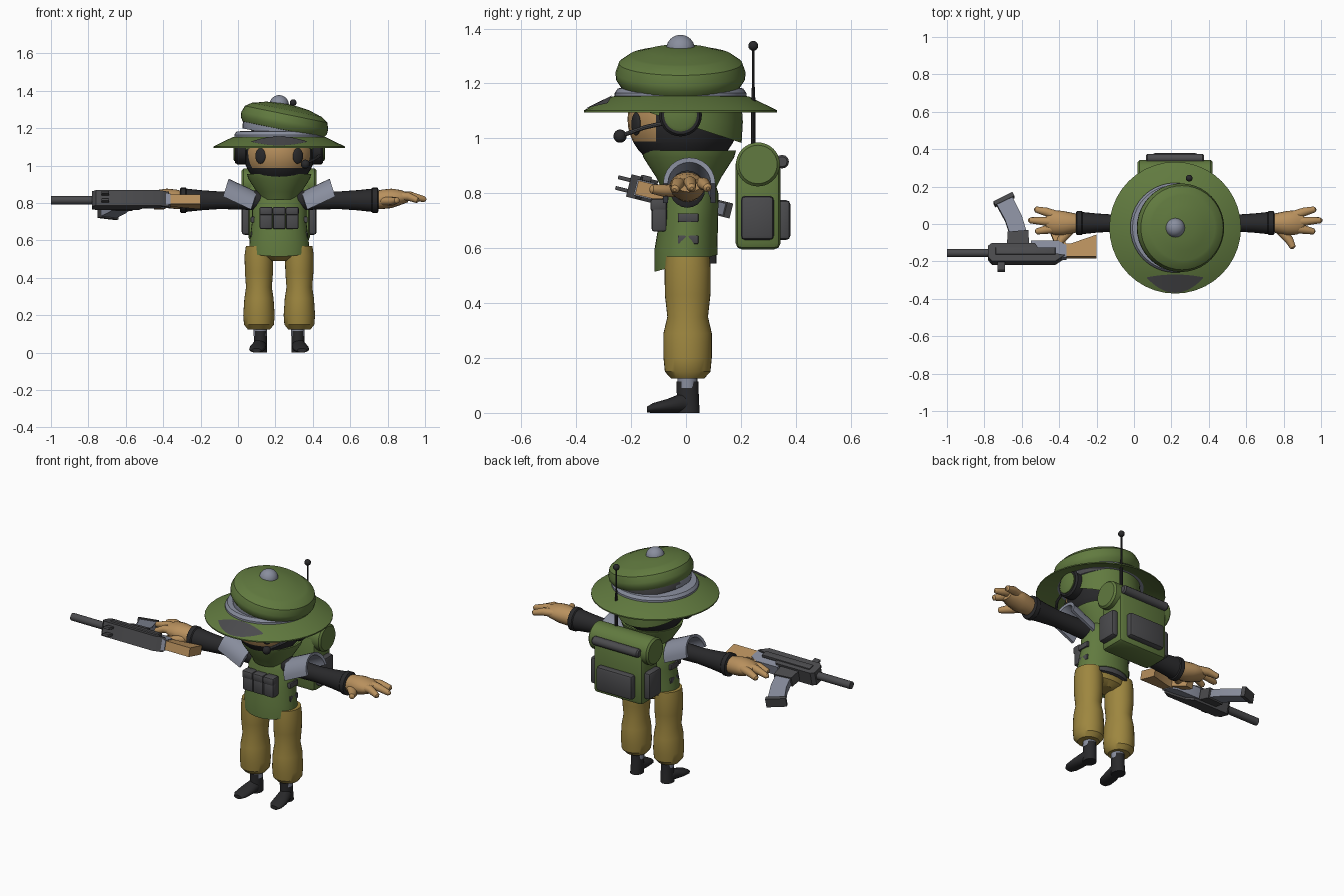
import bpy, bmesh
from math import sin, cos, pi, radians
from mathutils import Vector, Matrix

if "Cube" in bpy.data.objects:
    bpy.data.objects.remove(bpy.data.objects["Cube"])

CX = 0.22  # body centre; coordinates below are relative to it


def material(name, *rgb):
    m = bpy.data.materials.new(name)
    m.use_nodes = True
    m.diffuse_color = (*rgb, 1)
    m.node_tree.nodes["Principled BSDF"].inputs["Base Color"].default_value = (*rgb, 1)
    return m


GREEN = material("olive green", .12, .195, .05)
YELLOW = material("mustard cloth", .34, .24, .05)
BLACK = material("black cloth", .022, .022, .024)
DARK = material("dark grey", .07, .07, .075)
GREY = material("light grey", .25, .27, .34)
TAN = material("tan skin", .48, .28, .11)


def finish(name, bm, mat, *more):
    bmesh.ops.remove_doubles(bm, verts=bm.verts, dist=.0001)
    bmesh.ops.recalc_face_normals(bm, faces=bm.faces)
    me = bpy.data.meshes.new(name)
    bm.to_mesh(me)
    bm.free()
    for m in (mat, *more):
        me.materials.append(m)
    for p in me.polygons:
        p.use_smooth = True
    me.set_sharp_from_angle(angle=radians(35))
    ob = bpy.data.objects.new(name, me)
    ob.location.x = CX
    bpy.context.collection.objects.link(ob)
    return ob


def sweep_mesh(path, n=20, axis=None, up=(0, 0, 1), cap=True):
    """Elliptical rings (x, y, z, width, height) joined along a path."""
    bm, rings = bmesh.new(), []
    pts = [Vector(p[:3]) for p in path]
    for i, p in enumerate(path):
        t = Vector(axis) if axis else pts[min(i + 1, len(pts) - 1)] - pts[max(i - 1, 0)]
        t.normalize()
        u = Vector(up).cross(t).normalized()
        v = t.cross(u)
        rings.append([bm.verts.new(pts[i] + u * p[3] * cos(2 * pi * k / n) + v * p[4] * sin(2 * pi * k / n))
                      for k in range(n)])
    for a, b in zip(rings, rings[1:]):
        for k in range(n):
            bm.faces.new((a[k], a[(k + 1) % n], b[(k + 1) % n], b[k]))
    if cap:
        bm.faces.new(rings[0])
        bm.faces.new(rings[-1])
    return bm


def sweep(name, mat, path, **kw):
    return finish(name, sweep_mesh(path, **kw), mat)


def lathe_mesh(c, profile, axis=(0, 0, 1), n=40, **kw):
    t = Vector(axis).normalized()
    return sweep_mesh([(*(Vector(c) + t * h), r, r) for r, h in profile], n=n, axis=axis, up=(0, 1, 0), **kw)


def lathe(name, mat, c, profile, **kw):
    return finish(name, lathe_mesh(c, profile, **kw), mat)


def ball_mesh(c, r, turn=0):
    bm = bmesh.new()
    mtx = Matrix.Translation(c) @ Matrix.Rotation(turn, 4, 'Z') @ Matrix.Diagonal((*r, 1))
    bmesh.ops.create_uvsphere(bm, u_segments=32, v_segments=20, radius=1, matrix=mtx)
    return bm


def ball(name, mat, c, r, turn=0):
    return finish(name, ball_mesh(c, r, turn), mat)


def box(name, mat, lo, hi, bevel=.01):
    bm = bmesh.new()
    lo, hi = Vector(lo), Vector(hi)
    bmesh.ops.create_cube(bm, size=1, matrix=Matrix.Translation((lo + hi) / 2) @ Matrix.Diagonal((*(hi - lo), 1)))
    if bevel:
        bmesh.ops.bevel(bm, geom=bm.edges[:], offset=bevel, segments=2, affect='EDGES', profile=.5)
    return finish(name, bm, mat)


def prism(name, mat, outline, half):
    bm = bmesh.new()
    face = bm.faces.new([bm.verts.new((x, y, -half)) for x, y in outline])
    top = bmesh.ops.extrude_face_region(bm, geom=[face])["geom"]
    bmesh.ops.translate(bm, verts=[g for g in top if isinstance(g, bmesh.types.BMVert)], vec=(0, 0, 2 * half))
    return finish(name, bm, mat)


# Hat: brim, crown, bands, tilted cap and button
HAT = (0, -.02, 0)
lathe("hat_brim", GREEN, HAT, [(.352, 1.095), (.352, 1.102), (.25, 1.152), (.18, 1.165), (.18, 1.15),
                               (.25, 1.137), (.352, 1.095)], cap=False)
bm = lathe_mesh((0, 0, 0), [(.2, .94), (.207, 1.06), (.2, 1.16)])
bmesh.ops.bisect_plane(bm, geom=bm.verts[:] + bm.edges[:] + bm.faces[:], plane_co=(0, 0, 1.05),
                       plane_no=(0, .33, 1), clear_inner=True)
finish("hat_crown", bm, GREEN)
lathe("hat_ring", GREY, HAT, [(.24, 1.14), (.24, 1.165), (.228, 1.182), (.2, 1.185)])
TILT, CAP = (.2, 0, .98), (.03, -.02, 1.24)
band = finish("cap_band", lathe_mesh(CAP, [(.212, -.085), (.217, -.065), (.217, -.035)], axis=TILT), GREY, DARK)
for p in band.data.polygons:
    p.material_index = int(p.center.y > .03)
lathe("cap", GREEN, CAP, [(.195, -.055), (.22, -.048), (.235, -.025), (.237, 0), (.225, .035), (.19, .06),
                          (.175, .063), (.12, .08), (.06, .088), (.01, .09)], axis=TILT)
ball("cap_button", GREY, (0, -.02, 1.325), (.052, .052, .052))

# Crescent badge lying on the brim
bm, rows = bmesh.new(), []
for i in range(17):
    u = i / 8 - 1
    row = []
    for y in (-.29 - .078 * (1 - u * u), -.285 + .015 * (1 - u * u)):
        r = (Vector((u * .15, y + .02))).length
        row.append(bm.verts.new((u * .15, y, 1.106 + (.352 - r) * .49)))
    rows.append(row)
for a, b in zip(rows, rows[1:]):
    bm.faces.new((a[0], b[0], b[1], a[1]))
finish("brim_badge", bm, DARK)

# Head: masked below and behind, bare around the eyes
bm = ball_mesh((0, -.01, 1.07), (.192, .203, .19))
for co, no in (((0, -.11, 0), (0, 1, 0)), ((0, 0, .988), (0, 0, 1))):
    bmesh.ops.bisect_plane(bm, geom=bm.verts[:] + bm.edges[:] + bm.faces[:], plane_co=co, plane_no=no)
head = finish("head", bm, BLACK, TAN)
for p in head.data.polygons:
    p.material_index = int(p.center.y < -.11 and p.center.z > .988)
lathe("collar", GREEN, (0, .01, 0), [(.1, .82), (.12, .86), (.165, .93), (.172, .955), (.16, .955), (.11, .9)])

# Headset microphone
sweep("mic_boom", DARK, [(.225, -.06, 1.06, .008, .008), (.2, -.15, 1.04, .008, .008), (.14, -.235, 1.01, .008, .008)], n=8)
ball("microphone", BLACK, (.14, -.24, 1.008), (.024, .024, .024))

# Torso: vest with a hem dipping at the front, belt, pelvis
V = dict(axis=(0, 0, 1), up=(0, 1, 0), n=32)
bm = sweep_mesh([(0, 0, .545, .16, .114), (0, 0, .6, .158, .114), (0, .01, .7, .145, .107),
                 (0, .018, .8, .145, .1), (0, .015, .85, .12, .088), (0, .01, .875, .09, .07)], **V)
for v in bm.verts:
    if v.co.z < .55:
        v.co.z += .27 * v.co.y
finish("vest", bm, GREEN)
sweep("belt", DARK, [(0, .005, .545, .152, .106), (0, .005, .585, .15, .106)], **V)
sweep("pelvis", YELLOW, [(0, .005, .49, .05, .05), (0, .005, .515, .14, .08), (0, .005, .57, .148, .088)], **V)
for i in (-1, 0, 1):
    box("chest_pouch", DARK, (i * .07 - .034, -.125, .66), (i * .07 + .034, -.07, .75))
    box("chest_pouch_flap", DARK, (i * .07 - .035, -.13, .735), (i * .07 + .035, -.07, .78))

# Backpack with bedroll, pouches and antenna
box("backpack", GREEN, (-.165, .18, .595), (.165, .345, .93), .025)
lathe("bedroll", GREEN, (-.2, .262, .905), [(.07, 0), (.08, .01), (.08, .39), (.07, .4)], axis=(1, 0, 0))
lathe("roll_bar", DARK, (-.155, .35, .915), [(.018, 0), (.025, .008), (.025, .302), (.018, .31)], axis=(1, 0, 0), n=12)
box("back_pouch", DARK, (-.12, .33, .63), (.12, .38, .775), .015)
lathe("antenna", BLACK, (.075, .245, 0), [(.009, .95), (.009, 1.12), (.005, 1.2), (.005, 1.33)], n=10)
ball("antenna_tip", BLACK, (.075, .245, 1.337), (.018, .018, .018))

# Paired parts
for s in (1, -1):
    ball("eye", BLACK, (s * .1, -.182, 1.052), (.03, .012, .042), s * .45)
    lathe("ear_cup", BLACK, (s * .17, -.02, 1.085), [(.07, 0), (.078, .01), (.078, .055), (.07, .065)], axis=(s, 0, 0), n=28)
    lathe("ear_cup_cover", GREEN, (s * .2, -.02, 1.085), [(.06, 0), (.06, .04), (.05, .045)], axis=(s, 0, 0), n=28)
    x0, x1 = sorted((s * .15, s * .2))
    box("side_pouch", DARK, (x0, .2, .63), (x1, .32, .79), .015)
    for z in (.615, .695):
        x0, x1 = sorted((s * .12, s * .152))
        box("vest_strap", DARK, (x0, -.03, z), (x1, .045, z + .032), .004)

    # Leg, sock and boot
    leg = [(.125, .06, .06), (.15, .08, .083), (.2, .084, .088), (.29, .078, .088), (.35, .069, .074),
           (.43, .075, .083), (.52, .077, .084), (.57, .07, .08)]
    sweep("trouser_leg", YELLOW, [(s * .108, .006, z, a, b) for z, a, b in leg], **V)
    lathe("sock", GREY, (s * .1, .005, 0), [(.036, .09), (.036, .145)], n=20)
    sweep("boot_shaft", BLACK, [(s * .102, .008, 0, .036, .042), (s * .1, .007, .05, .035, .04),
                                (s * .1, .005, .115, .034, .04)], **V)
    sweep("boot_foot", BLACK, [(s * .1, .03, .03, .03, .03), (s * .105, -.01, .037, .036, .037),
                               (s * .115, -.07, .025, .043, .025), (s * .12, -.12, .018, .04, .018),
                               (s * .122, -.142, .012, .025, .011)], axis=(0, -1, 0))

    # Arm and hand
    X = dict(axis=(1, 0, 0))
    sleeve = [(.08, .055), (.2, .05), (.32, .047), (.42, .054), (.495, .062), (.5, .068), (.525, .068), (.53, .06)]
    sweep("sleeve", BLACK, [(s * x, .005, .815, r * .95, r) for x, r in sleeve], **X)
    sweep("palm", TAN, [(s * x, y, z, a, b) for x, y, z, a, b in (
        (.5, .005, .815, .045, .045), (.55, .005, .82, .055, .052), (.6, .005, .825, .065, .052),
        (.65, .008, .83, .065, .04), (.69, .01, .83, .045, .025))], **X)
    for name, start, mid, tip in (("finger_back", (.62, .04, .835), (.69, .065, .835), (.745, .078, .82)),
                                  ("finger_middle", (.62, .01, .84), (.7, .015, .84), (.775, .02, .82)),
                                  ("finger_front", (.62, -.02, .835), (.69, -.03, .835), (.74, -.04, .815)),
                                  ("thumb", (.56, -.03, .81), (.61, -.085, .81), (.63, -.125, .815))):
        sx = [(s * p[0], p[1], p[2]) for p in (start, mid, tip)]
        end = Vector(sx[2]) + (Vector(sx[2]) - Vector(sx[1])) * .15
        sweep(name, TAN, [(*sx[0], .026, .024), (*sx[1], .023, .022), (*sx[2], .016, .016), (*end, .006, .006)], n=12)

    # Shoulder pad: half tube rising outwards
    bm, rings = bmesh.new(), []
    for x, z in ((.15, .765), (.3, .835)):
        rings.append([bm.verts.new((s * (x - .03 * sin(a)), .012 + r * cos(a), z + r * sin(a)))
                      for r in (.095, .078) for a in [pi * k / 12 for k in range(13)][::1 if r > .09 else -1]])
    for k in range(26):
        j = (k + 1) % 26
        bm.faces.new((rings[0][k], rings[0][j], rings[1][j], rings[1][k]))
    for ring in rings:
        for k in range(12):
            bm.faces.new((ring[k], ring[k + 1], ring[24 - k], ring[25 - k]))
    finish("shoulder_pad", bm, GREY)

# Rifle lying on its side, built around its barrel axis
gun = [
    lathe("barrel", DARK, (-1, 0, 0), [(.022, 0), (.022, .23)], axis=(1, 0, 0), n=16),
    prism("handguard", DARK, [(-.78, -.03), (-.76, -.055), (-.42, -.055), (-.37, -.02), (-.5, 0), (-.53, .045),
                              (-.76, .045), (-.78, .03)], .042),
    prism("receiver", GREY, [(-.55, -.03), (-.36, -.03), (-.36, .035), (-.4, .06), (-.55, .06)], .03),
    box("rail", DARK, (-.74, -.02, .03), (-.42, .02, .05), .004),
    prism("stock", TAN, [(-.4, -.025), (-.2, -.025), (-.2, .095), (-.34, .045), (-.4, .045)], .026),
    prism("grip", TAN, [(-.42, .04), (-.36, .04), (-.4, .13), (-.45, .12)], .02),
    prism("magazine_well", DARK, [(-.68, .03), (-.56, .03), (-.565, .12), (-.675, .11)], .03),
    prism("magazine", GREY, [(-.66, .09), (-.57, .1), (-.6, .2), (-.65, .305), (-.735, .265), (-.69, .18)], .022),
    prism("magazine_base", DARK, [(-.742, .258), (-.64, .308), (-.65, .33), (-.752, .278)], .028)]
for z in (-.02, .02):
    gun.append(box("sight", DARK, (-.73, -.1, z - .007), (-.69, -.05, z + .007), .003))
place = Matrix.Translation((-CX, -.155, .815)) @ Matrix.Rotation(radians(-14), 4, 'X')
for ob in gun:
    ob.data.transform(place)
